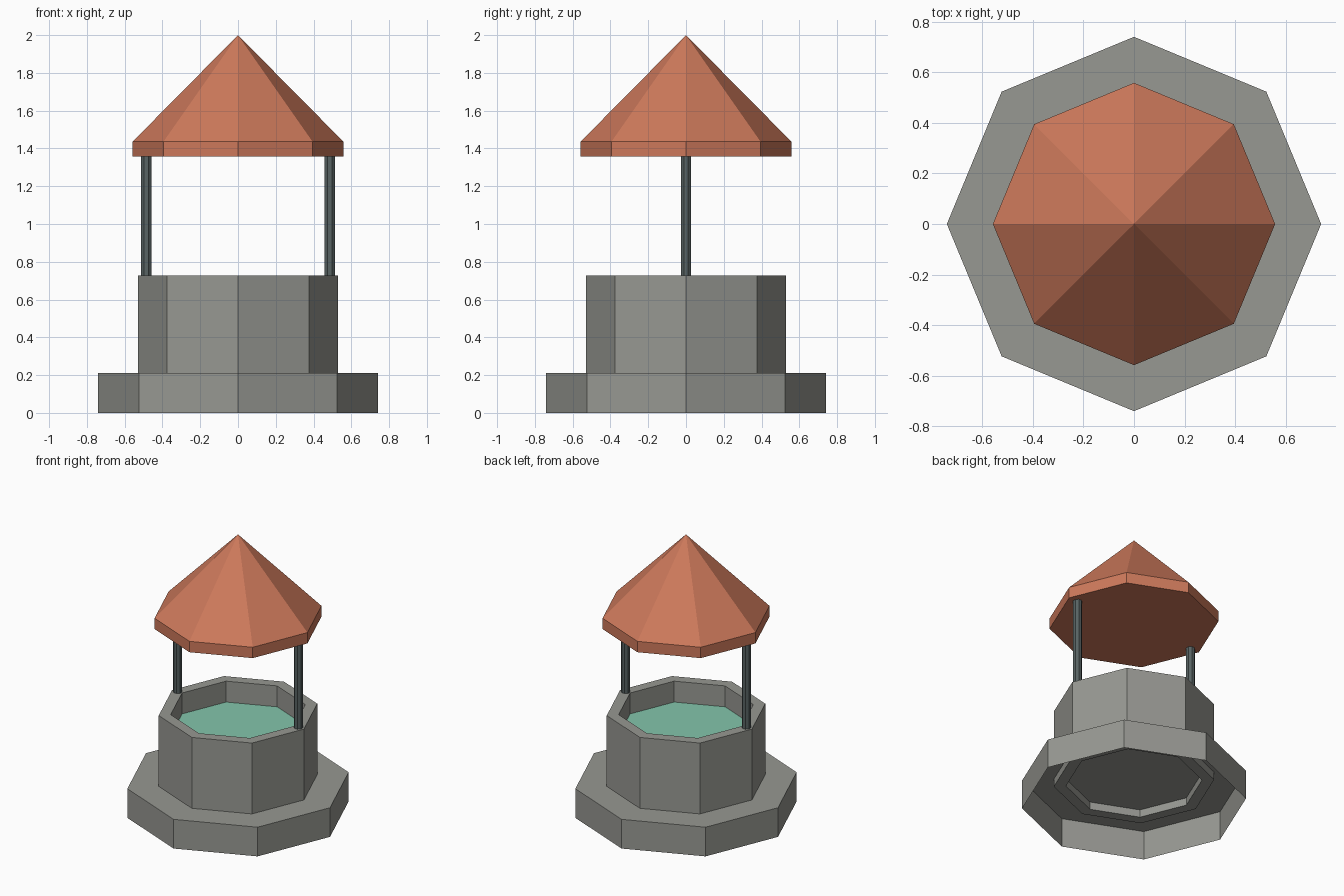
import bpy
import math

if "Cube" in bpy.data.objects:
    bpy.data.objects.remove(bpy.data.objects["Cube"])


def material(name, rgb):
    """Flat material from 0-255 sRGB."""
    m = bpy.data.materials.new(name)
    lin = [((c / 255 + 0.055) / 1.055) ** 2.4 for c in rgb]
    m.diffuse_color = (*lin, 1)
    m.use_nodes = True
    m.node_tree.nodes["Principled BSDF"].inputs["Base Color"].default_value = m.diffuse_color
    return m


stone = material("grey stone", (151, 152, 146))
tile = material("terracotta tile", (205, 121, 91))
metal = material("dark slate post", (88, 99, 99))
water_green = material("green water", (131, 197, 171))


def lathe(name, profile, mat, sides=8, turn=0.0, at=(0, 0)):
    """Revolve (radius, height) points into a flat-faced solid; radius 0 closes to a point."""
    verts, faces, rings = [], [], []
    for r, z in profile:
        start = len(verts)
        count = sides if r > 0 else 1
        for i in range(count):
            a = 2 * math.pi * i / sides + turn
            verts.append((r * math.cos(a), r * math.sin(a), z))
        rings.append([start + i % count for i in range(sides)])
    for lo, hi in zip(rings, rings[1:]):
        for i in range(sides):
            j = (i + 1) % sides
            quad = [lo[i], lo[j], hi[j], hi[i]]
            faces.append(list(dict.fromkeys(quad)))
    mesh = bpy.data.meshes.new(name)
    mesh.from_pydata(verts, [], faces)
    mesh.materials.append(mat)
    ob = bpy.data.objects.new(name, mesh)
    ob.location = (at[0], at[1], 0)
    bpy.context.collection.objects.link(ob)
    return ob


# Stepped base, open underneath
lathe("base_step", [(0.74, 0), (0.74, 0.212), (0.53, 0.212)], stone)

# Well wall with recessed floor and hollow top
lathe("well_wall", [(0, 0.21), (0.45, 0.21), (0.45, 0.155), (0.53, 0.155),
                    (0.53, 0.727), (0.45, 0.727), (0.45, 0.57)], stone)

# Water surface
lathe("water", [(0.45, 0.575), (0, 0.575)], water_green)

# Two roof posts standing on the rim
for side, x in (("left", -0.485), ("right", 0.485)):
    lathe(side + "_post", [(0, 0.72), (0.03, 0.72), (0.03, 1.358), (0, 1.358)],
          metal, turn=math.pi / 8, at=(x, 0))

# Pointed roof with a short vertical rim
lathe("roof", [(0, 1.357), (0.558, 1.357), (0.558, 1.436), (0, 2.0)], tile)
